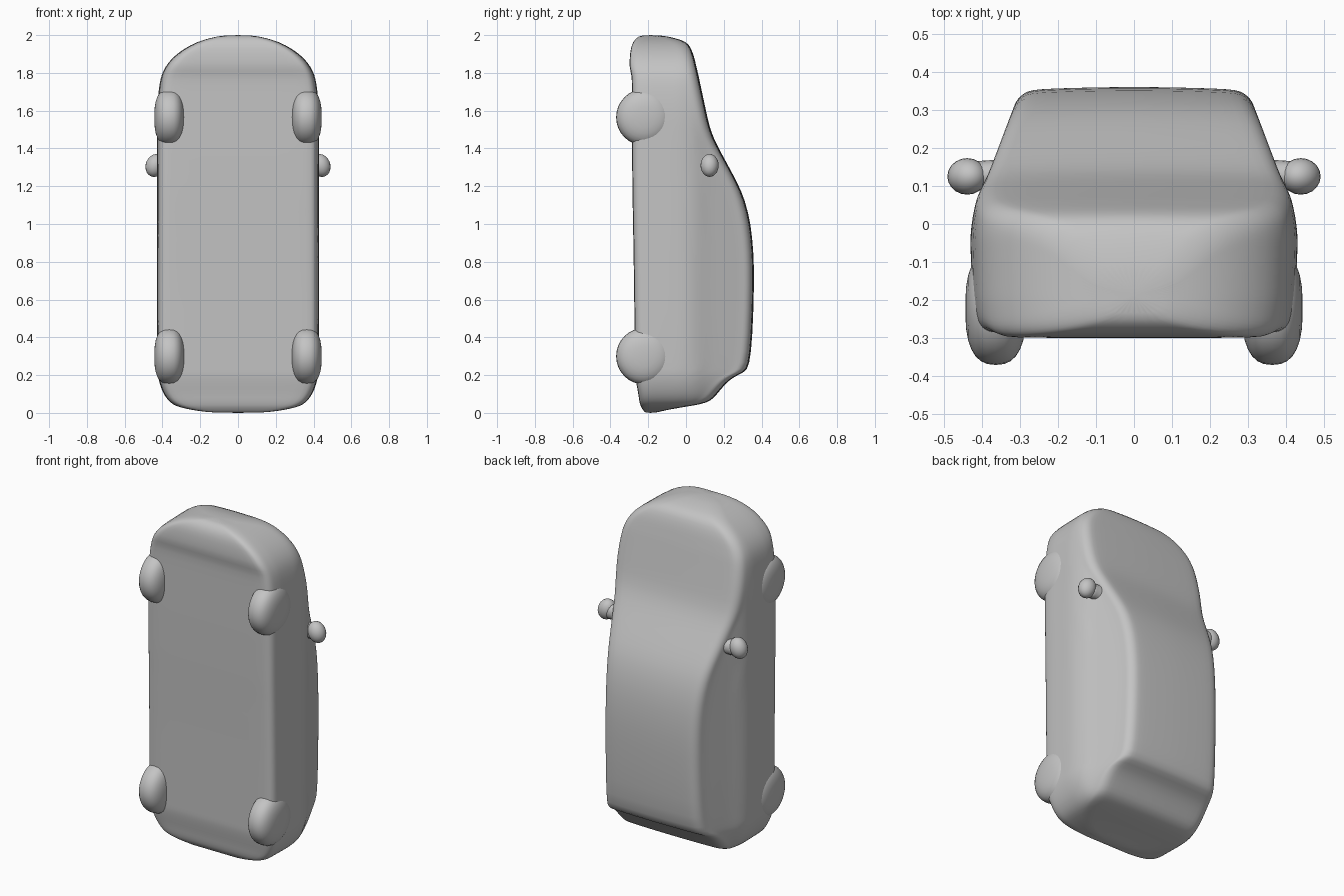
import bpy, bmesh, math
from mathutils import Vector

if "Cube" in bpy.data.objects:
    bpy.data.objects.remove(bpy.data.objects["Cube"])

grey = bpy.data.materials.new("plain grey")
grey.diffuse_color = (0.55, 0.55, 0.55, 1)
grey.use_nodes = True
grey.node_tree.nodes["Principled BSDF"].inputs["Base Color"].default_value = grey.diffuse_color


def finish(name, bm, subdivide=0):
    bmesh.ops.recalc_face_normals(bm, faces=bm.faces)
    for f in bm.faces:
        f.smooth = True
    me = bpy.data.meshes.new(name)
    bm.to_mesh(me)
    bm.free()
    me.materials.append(grey)
    ob = bpy.data.objects.new(name, me)
    bpy.context.collection.objects.link(ob)
    if subdivide:
        mod = ob.modifiers.new("soften", 'SUBSURF')
        mod.levels = mod.render_levels = subdivide
    return ob


def loft(name, rings, closed=False, subdivide=0):
    bm = bmesh.new()
    loops = [[bm.verts.new(p) for p in r] for r in rings]
    n = len(loops[0])
    pairs = list(zip(loops, loops[1:]))
    if closed:
        pairs.append((loops[-1], loops[0]))
    else:
        bm.faces.new(loops[0])
        bm.faces.new(loops[-1])
    for a, b in pairs:
        for i in range(n):
            j = (i + 1) % n
            bm.faces.new((a[i], a[j], b[j], b[i]))
    return finish(name, bm, subdivide)


# Half width of the car body by height above the floor (y)
SIDE = [(-0.30, 0.412), (-0.2, 0.425), (-0.03, 0.43), (0.05, 0.42), (0.10, 0.392),
        (0.18, 0.362), (0.27, 0.328), (0.32, 0.308), (0.37, 0.285)]


def side_width(y):
    for (y0, w0), (y1, w1) in zip(SIDE, SIDE[1:]):
        if y <= y1:
            t = max(0, (y - y0) / (y1 - y0))
            return w0 + (w1 - w0) * t
    return SIDE[-1][1]


def section(z, w, yb, yt):
    """Rounded body cross-section, mirrored across x."""
    h, k = yt - yb, w / 0.43
    rt, rb = min(0.065, h * 0.4), min(0.045, h * 0.3)
    half = []
    wb = side_width(yb + rb) * k
    rx = min(rb, wb * 0.5)
    for f in (0, 0.35, 0.7):
        half.append((f * (wb - rx), yb))
    for i in range(4):
        a = math.radians(30 * i)
        half.append((wb - rx + rx * math.sin(a), yb + rb - rb * math.cos(a)))
    lo, hi = yb + rb, yt - rt
    for i in range(1, 10):
        y = lo + (hi - lo) * i / 10
        half.append((side_width(y) * k, y))
    wt = side_width(hi) * k
    rx = min(rt, wt * 0.5)
    for i in range(5):
        a = math.radians(22.5 * i)
        half.append((wt - rx + rx * math.cos(a), hi + (rt - 0.006) * math.sin(a)))
    for f, d in ((0.7, 0.003), (0.35, 0.001), (0, 0)):
        half.append((f * (wt - rx), yt - d))
    ring = half + [(-x, y) for x, y in half[-2:0:-1]]
    return [Vector((x, y, z)) for x, y in ring]


# Body stations from tail to nose: z, half width, floor y, roof y
BODY = [
    (0.00, 0.13, -0.215, -0.16), (0.012, 0.23, -0.225, -0.12),
    (0.03, 0.315, -0.238, -0.02), (0.045, 0.345, -0.243, 0.08),
    (0.065, 0.37, -0.248, 0.135), (0.10, 0.395, -0.252, 0.165),
    (0.15, 0.415, -0.262, 0.205), (0.19, 0.424, -0.268, 0.25),
    (0.215, 0.427, -0.27, 0.31), (0.245, 0.428, -0.27, 0.336),
    (0.40, 0.43, -0.272, 0.353), (0.70, 0.43, -0.275, 0.362),
    (0.85, 0.43, -0.278, 0.358), (1.00, 0.43, -0.28, 0.344),
    (1.13, 0.43, -0.283, 0.312), (1.22, 0.43, -0.284, 0.272),
    (1.33, 0.43, -0.285, 0.212), (1.42, 0.43, -0.286, 0.163),
    (1.50, 0.43, -0.286, 0.127), (1.62, 0.43, -0.286, 0.102),
    (1.74, 0.418, -0.286, 0.076), (1.79, 0.405, -0.288, 0.066),
    (1.83, 0.387, -0.30, 0.056), (1.88, 0.35, -0.298, 0.045),
    (1.93, 0.285, -0.293, 0.028), (1.965, 0.215, -0.28, 0.005),
    (1.985, 0.15, -0.262, -0.06), (2.00, 0.075, -0.24, -0.13),
]
loft("car_body", [section(*s) for s in BODY], subdivide=1)


# Wheels: pillowy tyres turned around the x axis
def wheel(name, side, z):
    rings, steps, r, hw = [], 14, 0.15, 0.08
    for i in range(steps + 1):
        a = math.pi * (0.02 + 0.96 * i / steps)
        c, s = math.cos(a), math.sin(a)
        x = side * (0.363 + hw * math.copysign(abs(c) ** 0.8, c))
        rad = r * s ** 0.75
        rings.append([Vector((x, -0.22 + rad * math.cos(t), z + rad * math.sin(t)))
                      for t in (math.tau * j / 32 for j in range(32))])
    loft(name, rings)


# Door mirrors: egg-shaped housing on a short arm
def mirror(name, side):
    bm = bmesh.new()
    bmesh.ops.create_uvsphere(bm, u_segments=20, v_segments=12, radius=1)
    for v in bm.verts:
        x, y, z = v.co
        v.co = (side * (0.438 + 0.052 * x), 0.125 + 0.048 * y, 1.31 + 0.06 * z - 0.008 * x)
    finish(name + "_housing", bm)
    rings = []
    for x, ry, rz in ((0.33, 0.045, 0.05), (0.37, 0.04, 0.045), (0.40, 0.038, 0.045), (0.44, 0.036, 0.045)):
        rings.append([Vector((side * x, 0.128 + ry * math.cos(t), 1.305 + rz * math.sin(t)))
                      for t in (math.tau * j / 16 for j in range(16))])
    loft(name + "_arm", rings)


for label, side in (("right", 1), ("left", -1)):
    wheel("front_wheel_" + label, side, 1.565)
    wheel("rear_wheel_" + label, side, 0.30)
    mirror("mirror_" + label, side)
